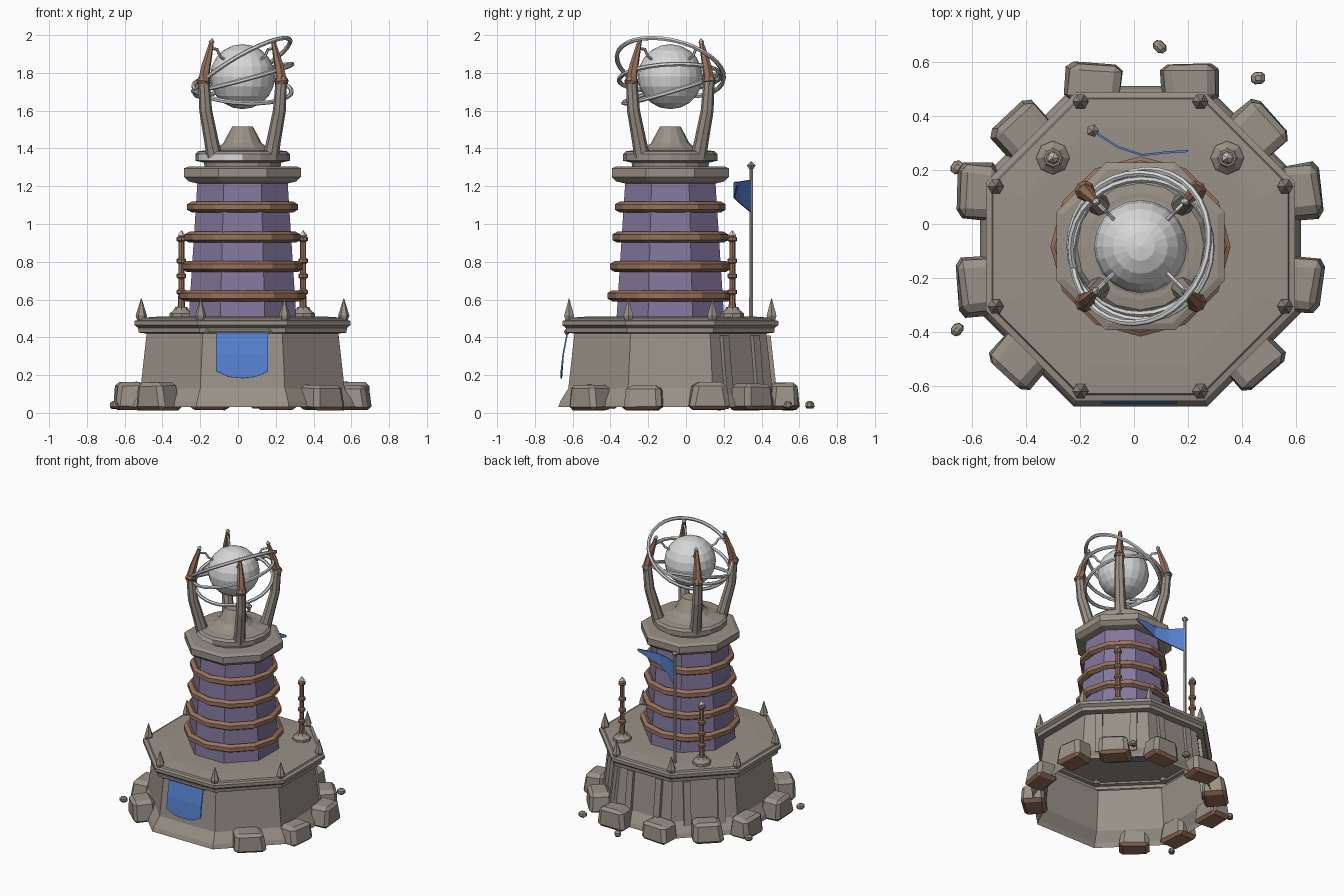
import bpy, bmesh, math, random
from mathutils import Vector, Matrix

if "Cube" in bpy.data.objects:
    bpy.data.objects.remove(bpy.data.objects["Cube"])

random.seed(4)
CX, CY = 0.024, -0.083          # tower axis
OCT = 1 / math.cos(math.pi / 8)  # apothem -> corner radius


def material(name, rgb):
    m = bpy.data.materials.new(name)
    m.diffuse_color = (*rgb, 1)
    m.use_nodes = True
    m.node_tree.nodes["Principled BSDF"].inputs["Base Color"].default_value = m.diffuse_color
    return m


STONE = material("warm grey stone", (0.32, 0.285, 0.245))
PURPLE = material("purple wall", (0.225, 0.185, 0.34))
COPPER = material("copper brown", (0.31, 0.165, 0.105))
SILVER = material("pale silver", (0.68, 0.68, 0.68))
BLUE = material("blue cloth", (0.09, 0.22, 0.64))


def finish(name, bm, *mats):
    me = bpy.data.meshes.new(name)
    bm.to_mesh(me)
    bm.free()
    for m in mats:
        me.materials.append(m)
    ob = bpy.data.objects.new(name, me)
    bpy.context.collection.objects.link(ob)
    return ob


def skin(bm, rings, bottom=True, top=True):
    """Join rings of points (listed bottom to top) with quads."""
    rows = [[bm.verts.new(p) for p in r] for r in rings]
    n = len(rows[0])
    for a, b in zip(rows, rows[1:]):
        for j in range(n):
            k = (j + 1) % n
            bm.faces.new((a[j], a[k], b[k], b[j]))
    if bottom:
        bm.faces.new(rows[0][::-1])
    if top:
        bm.faces.new(rows[-1])


def lathe(name, profile, n, mat, c=(CX, CY), phase=0.0, scale=1.0, bottom=True, extra=()):
    bm = bmesh.new()
    rings = [[(c[0] + r * scale * math.cos(phase + math.tau * j / n),
               c[1] + r * scale * math.sin(phase + math.tau * j / n), z)
              for j in range(n)] for r, z in profile]
    skin(bm, rings, bottom)
    return finish(name, bm, mat, *extra)


def octagon(name, profile, mat, bottom=True):
    return lathe(name, profile, 8, mat, phase=math.pi / 8, scale=OCT, bottom=bottom)


def tube(name, pts, radii, n, mat):
    pts = [Vector(p) for p in pts]
    bm = bmesh.new()
    rings = []
    for i, p in enumerate(pts):
        t = pts[min(i + 1, len(pts) - 1)] - pts[max(i - 1, 0)]
        q = t.to_track_quat('Z', 'Y')
        rings.append([p + q @ Vector((radii[i] * math.cos(math.tau * j / n),
                                      radii[i] * math.sin(math.tau * j / n), 0)) for j in range(n)])
    skin(bm, rings)
    return finish(name, bm, mat)


def torus(name, R, r, n, m, mat, z, slope=(0, 0)):
    bm = bmesh.new()
    q = Vector((-slope[0], -slope[1], 1)).to_track_quat('Z', 'Y')
    v = [[bm.verts.new(Vector((CX, CY, z)) + q @ Vector((
        (R + r * math.cos(b)) * math.cos(a), (R + r * math.cos(b)) * math.sin(a), r * math.sin(b))))
        for b in [math.tau * (j + 0.5) / m for j in range(m)]]
        for a in [math.tau * i / n for i in range(n)]]
    for i in range(n):
        for j in range(m):
            i2, j2 = (i + 1) % n, (j + 1) % m
            bm.faces.new((v[i][j], v[i2][j], v[i2][j2], v[i][j2]))
    return finish(name, bm, mat)


def rock(name, x, y, z, size, angle, bevel):
    bm = bmesh.new()
    bmesh.ops.create_cube(bm, size=1)
    for v in bm.verts:
        f = 0.86 if v.co.z > 0 else 1.0
        v.co = Vector((v.co.x * f * random.uniform(.88, 1.08), v.co.y * f * random.uniform(.88, 1.08),
                       v.co.z * random.uniform(.9, 1.0)))
    bmesh.ops.bevel(bm, geom=bm.edges[:], offset=bevel, segments=1, affect='EDGES')
    bm.transform(Matrix.Translation((x, y, z)) @ Matrix.Rotation(angle, 4, 'Z') @ Matrix.Diagonal((*size, 1)))
    bm.normal_update()
    for f in bm.faces:                       # earthy underside
        f.material_index = 1 if f.normal.z < -0.4 else 0
    return finish(name, bm, STONE, COPPER)


# hollow octagonal base with moulded ledge and deck
octagon("base", [(0.593, 0.03), (0.583, 0.06), (0.54, 0.13), (0.508, 0.42), (0.55, 0.425), (0.553, 0.45),
                 (0.572, 0.465), (0.572, 0.487), (0.55, 0.492), (0.545, 0.503), (0.44, 0.51)], STONE, False)

# pilasters on the three back walls
for k in range(3):
    rot = Matrix.Translation((CX, CY, 0)) @ Matrix.Rotation(math.radians(45 * k - 45), 4, 'Z')
    for s in (-0.115, 0.115):
        bm = bmesh.new()
        skin(bm, [[rot @ Vector((s + x, d + y, z)) for x, y in
                   ((-.024, -.03), (.024, -.03), (.024, .022), (-.024, .022))]
                  for z, d in ((0.1, 0.543), (0.41, 0.509))])
        finish("pilaster", bm, STONE)

# corner spikes on the deck
for k in range(8):
    a = math.radians(22.5 + 45 * k)
    lathe("corner_spike", [(0.02, 0.485), (0.03, 0.515), (0.002, 0.605)], 6, STONE,
          (CX + 0.58 * math.cos(a), CY + 0.58 * math.sin(a)))

# tower shaft, copper hoops, cap
octagon("tower_shaft", [(0.285, 0.5), (0.238, 1.235)], PURPLE)
for z, r in ((0.62, 0.336), (0.775, 0.322), (0.93, 0.31), (1.09, 0.296)):
    torus("tower_hoop", r - 0.028, 0.029, 12, 6, COPPER, z)
octagon("tower_cap", [(0.24, 1.215), (0.285, 1.225), (0.31, 1.25), (0.31, 1.295), (0.285, 1.305)], STONE)

# round collar with one pale patch, then flared pedestal
col = lathe("collar", [(0.2, 1.295), (0.205, 1.325), (0.25, 1.335), (0.25, 1.37), (0.235, 1.385), (0.2, 1.39)],
            16, STONE, extra=(SILVER,))
for f in col.data.polygons:
    d = f.center - Vector((CX, CY, 0))
    ang = math.degrees(math.atan2(-d.x, -d.y))
    if 8 < ang < 60 and 1.34 < d.z < 1.36:
        f.material_index = 1
lathe("pedestal", [(0.2, 1.385), (0.13, 1.405), (0.1, 1.43), (0.085, 1.46), (0.055, 1.515)], 12, STONE)

# globe
bm = bmesh.new()
bmesh.ops.create_uvsphere(bm, u_segments=20, v_segments=10, radius=0.172,
                          matrix=Matrix.Translation((CX, CY, 1.78)))
finish("globe", bm, SILVER)

# orbit rings
torus("orbit_ring_high", 0.29, 0.012, 32, 6, SILVER, 1.83, (0.58, -0.25))
torus("orbit_ring_middle", 0.272, 0.012, 32, 6, SILVER, 1.775, (0.27, 0.05))
torus("orbit_ring_low", 0.26, 0.012, 32, 6, SILVER, 1.715, (-0.06, 0.3))

# four arms: stone limb, copper collar and horn, gem tip, silver prong
for sx in (-1, 1):
    for sy in (-1, 1):
        def P(r, z):
            return (CX + sx * r, CY + sy * r, z)
        tube("arm_limb", [P(.15, 1.36), P(.165, 1.44), P(.195, 1.6), P(.205, 1.76)],
             [.042, .038, .034, .03], 8, STONE)
        tube("arm_collar", [P(.206, 1.74), P(.206, 1.755), P(.203, 1.775)], [.032, .038, .03], 8, COPPER)
        tube("arm_horn", [P(.205, 1.765), P(.192, 1.84), P(.165, 1.955)], [.029, .025, .013], 6, COPPER)
        tube("arm_gem", [P(.166, 1.95), P(.164, 1.965), P(.16, 1.982)], [.008, .016, .002], 5, SILVER)
        tube("arm_prong", [P(.17, 1.93), P(.135, 1.925), P(.12, 1.89), P(.095, 1.87)], [.008] * 4, 5, SILVER)

# two lamp posts on the deck
for x in (-0.30, 0.345):
    c = (x, 0.245)
    lathe("lamp_foot", [(.062, .5), (.062, .525), (.04, .545), (.032, .56)], 8, STONE, c)
    prof = [(.02, .55)]
    for z in (.64, .725, .805, .92):
        prof += [(.016, z - .015), (.026, z - .008), (.026, z + .008), (.016, z + .015)]
    lathe("lamp_post", prof, 8, COPPER, c)
    lathe("lamp_gem", [(.008, .925), (.022, .94), (.003, .965)], 5, SILVER, c)

# flagpole with pennant
FP = (-0.153, 0.345)
lathe("flagpole", [(.012, .5), (.01, 1.29)], 6, STONE, FP)
lathe("flagpole_finial", [(.008, 1.285), (.024, 1.31), (.003, 1.33)], 5, STONE, FP)


def cloth(name, columns):
    bm = bmesh.new()
    cols = [[bm.verts.new((x, y, z)) for x, y, z in c] for c in columns]
    for a, b in zip(cols, cols[1:]):
        for i in range(len(a) - 1):
            bm.faces.new((a[i], b[i], b[i + 1], a[i + 1]))
    ob = finish(name, bm, BLUE)
    mod = ob.modifiers.new("thickness", 'SOLIDIFY')
    mod.thickness, mod.offset = 0.008, 0


cloth("pennant", [[(x, y, lo), (x, y, hi)] for x, y, lo, hi in
                  ((-.153, .345, 1.06, 1.235), (-.06, .285, 1.11, 1.225), (.03, .255, 1.14, 1.22),
                   (.12, .265, 1.175, 1.225), (.2, .27, 1.205, 1.22))])

# front banner on its rod
cloth("banner", [[(0.022 + x, -.66, zb), (0.022 + x, -.65, .31), (0.022 + x, -.628, .425)]
                 for x, zb in ((-.138, .22), (-.07, .19), (0, .183), (.07, .19), (.138, .22))])
tube("banner_rod", [(-.16, -.63, .43), (.165, -.63, .43)], [.009, .009], 6, STONE)
for x in (-.16, .165):
    tube("banner_rod_knob", [(x - .015, -.63, .43), (x, -.63, .43), (x + .015, -.63, .43)],
         [.008, .016, .008], 6, STONE)

# boulders round the foot, and loose stones
for x, y in ((-.15, .52), (.205, .52), (.46, .345), (.615, .12), (.615, -.22), (.44, -.505),
             (-.43, -.505), (-.575, -.23), (-.575, .12), (-.415, .345)):
    a = round(math.degrees(math.atan2(y - CY, x - CX)) / 45) * 45 - 90
    h = random.uniform(.13, .165)
    rock("boulder", x, y, .012 + h / 2, (.22, .16, h), math.radians(a + random.uniform(-8, 8)), 0.13)
for x, y in ((.095, .655), (.46, .54), (-.655, .21), (-.655, -.39)):
    rock("loose_stone", x, y, .042, (.055, .045, .042), random.uniform(0, 3), 0.25)
